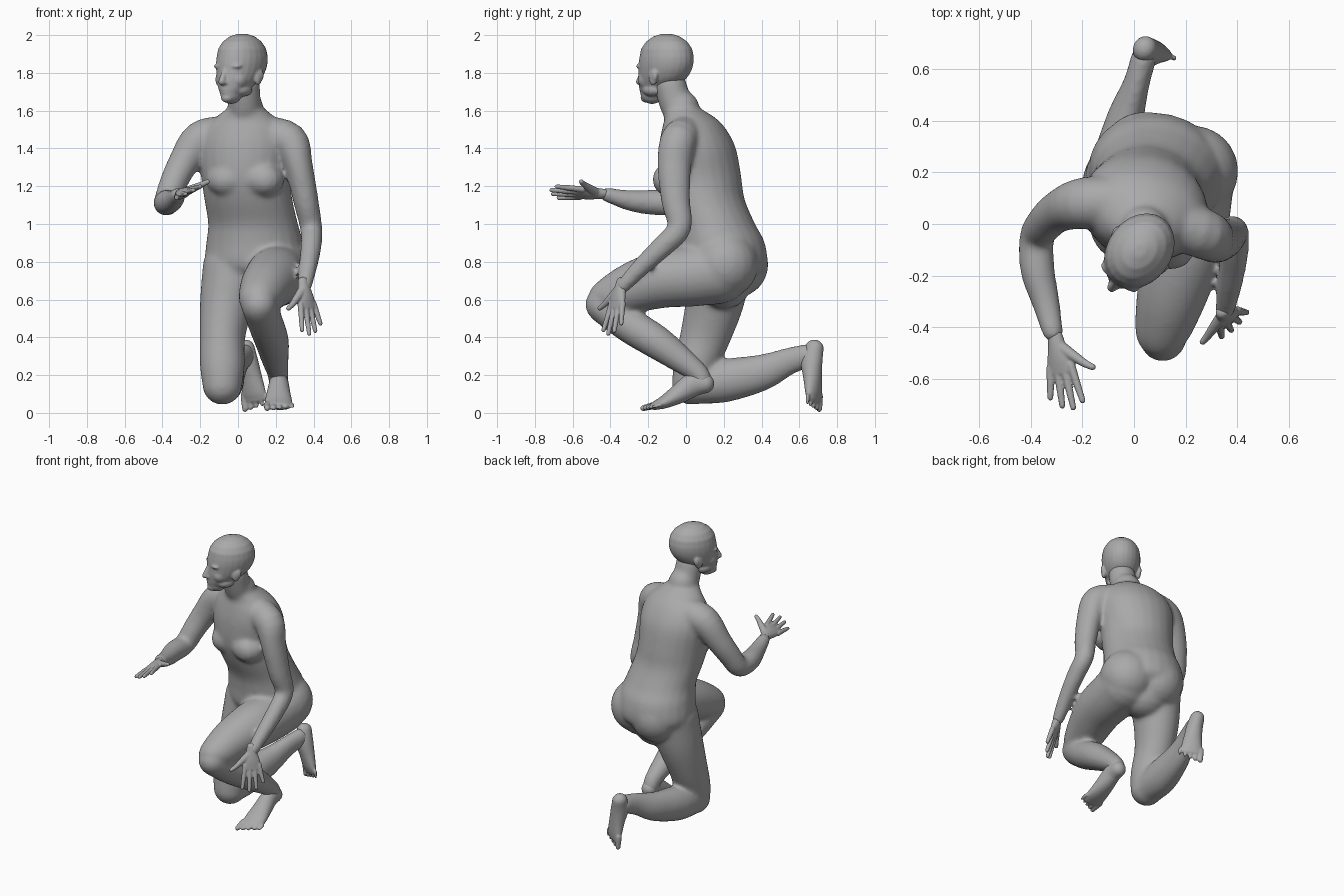
import bpy, bmesh
from math import sin, cos, pi
from mathutils import Vector, Matrix

cube = bpy.data.objects.get("Cube")
if cube:
    bpy.data.objects.remove(cube)

skin = bpy.data.materials.new("matte grey")
skin.use_nodes = True
skin.diffuse_color = (.4, .4, .4, 1)
skin.node_tree.nodes["Principled BSDF"].inputs["Base Color"].default_value = skin.diffuse_color

UP = Vector((0, 0, 1))
X = Vector((1, 0, 0))
DOME = (.35, .7, 1.05, 1.4)


def catmull(a, b, c, d, t):
    return (b * 2 + (c - a) * t + (a * 2 - b * 5 + c * 4 - d) * t * t
            + (b * 3 - a - c * 3 + d) * t ** 3) / 2


def loft(bm, stations, side=X, axis=None, sides=24, steps=4):
    """Smooth tube through (x, y, z, half width[, half depth]) with round ends."""
    rows = [Vector(s if len(s) > 4 else (*s, s[-1])) for s in stations]
    ext = [rows[0] * 2 - rows[1], *rows, rows[-1] * 2 - rows[-2]]
    fine = [catmull(*ext[i:i + 4], k / steps)
            for i in range(len(rows) - 1) for k in range(steps)] + [rows[-1]]
    rings = []
    for i, row in enumerate(fine):
        before, after = fine[max(i - 1, 0)], fine[min(i + 1, len(fine) - 1)]
        tangent = axis or (Vector(after[:3]) - Vector(before[:3])).normalized()
        u = (side - tangent * side.dot(tangent)).normalized()
        v = tangent.cross(u)
        # Domed ends shrink along the tangent
        turns = [0]
        if i == 0:
            turns = [-t for t in reversed(DOME)] + turns
        elif i == len(fine) - 1:
            turns.extend(DOME)
        for turn in turns:
            a, b = row[3] * cos(turn), row[4] * cos(turn)
            c = Vector(row[:3]) + tangent * min(row[3], row[4]) * sin(turn)
            rings.append([bm.verts.new(c + u * a * cos(2 * pi * j / sides)
                                       + v * b * sin(2 * pi * j / sides))
                          for j in range(sides)])
    for low, high in zip(rings, rings[1:]):
        for j in range(sides):
            k = (j + 1) % sides
            bm.faces.new((low[j], low[k], high[k], high[j]))
    bm.faces.new(rings[0][::-1])
    bm.faces.new(rings[-1])


def ball(bm, centre, radii, frame=Matrix()):
    place = Matrix.Translation(centre) @ frame @ Matrix.Diagonal((*radii, 1))
    bmesh.ops.create_uvsphere(bm, u_segments=20, v_segments=12, radius=1, matrix=place)


def finish(name, bm, voxel, smoothing):
    """Fuse the overlapping forms into one soft skin."""
    bmesh.ops.recalc_face_normals(bm, faces=bm.faces)
    mesh = bpy.data.meshes.new(name)
    bm.to_mesh(mesh)
    bm.free()
    mesh.materials.append(skin)
    obj = bpy.data.objects.new(name, mesh)
    bpy.context.collection.objects.link(obj)
    fuse = obj.modifiers.new("fuse", "REMESH")
    fuse.mode = "VOXEL"
    fuse.voxel_size = voxel
    fuse.use_smooth_shade = True
    soften = obj.modifiers.new("soften", "SMOOTH")
    soften.factor = .5
    soften.iterations = smoothing


# Torso, turned a little towards the right
body = bmesh.new()
chest_side = Vector((.97, -.22, 0))
loft(body, [(.09, .205, .69, .16, .14), (.09, .2, .77, .262, .226), (.088, .188, .9, .258, .228),
            (.08, .155, 1, .24, .21), (.055, .1, 1.13, .235, .21), (.04, .075, 1.25, .237, .217),
            (.04, .06, 1.4, .25, .202), (.04, .043, 1.5, .225, .168),
            (.04, .022, 1.56, .165, .135), (.04, -.025, 1.615, .095, .096)], chest_side, UP)
# Full, shallow chest
loft(body, [(-.09, -.025, 1.235, .08), (-.06, -.045, 1.235, .09), (.04, -.055, 1.25, .082),
            (.14, -.088, 1.235, .09), (.165, -.08, 1.235, .08)], UP)
# Buttocks
for x, y, r in ((.228, .205, .178), (.04, .262, .175)):
    ball(body, (x, y, .785), (r, r, r))
loft(body, [(.04, .01, 1.54, .1), (.035, -.05, 1.63, .088), (.03, -.085, 1.74, .086)])

# Shoulders and arms
loft(body, [(.14, .005, 1.475, .1), (.272, -.04, 1.44, .098), (.32, -.062, 1.31, .076, .09),
            (.36, -.054, 1.12, .067, .077), (.387, -.035, .98, .059, .064),
            (.387, -.12, .885, .056, .059), (.37, -.24, .77, .049), (.352, -.335, .67, .039)])
loft(body, [(-.07, .085, 1.475, .1), (-.2, .08, 1.445, .1), (-.29, .05, 1.32, .082),
            (-.345, .002, 1.21, .073), (-.377, -.055, 1.12, .068), (-.374, -.18, 1.115, .067),
            (-.343, -.3, 1.125, .055), (-.315, -.42, 1.155, .042, .038)])

# Raised left leg
loft(body, [(.215, .17, .75, .175), (.207, .02, .725, .163), (.187, -.12, .71, .155),
            (.145, -.28, .663, .136), (.112, -.41, .602, .11), (.112, -.442, .574, .092)])
loft(body, [(.112, -.435, .567, .094), (.15, -.3, .465, .094), (.18, -.16, .378, .09),
            (.195, -.04, .292, .074), (.21, .06, .215, .057), (.213, .085, .175, .054)])

# Kneeling right leg
loft(body, [(-.02, .18, .76, .17), (-.06, .15, .58, .143, .154), (-.083, .1, .4, .121, .133),
            (-.083, .05, .25, .119, .116), (-.083, .03, .148, .106, .106)])
loft(body, [(-.083, .04, .146, .1), (-.07, .2, .17, .103, .115), (-.035, .4, .213, .075, .097),
            (.008, .54, .272, .052, .073), (.038, .645, .303, .05, .064)])
finish("body", body, .012, 14)

# Head, looking towards the right
head = bmesh.new()
face = Vector((-.6, -.8, 0))
left = Vector((.8, -.6, 0))
middle = Vector((.015, -.112, 0))
turn = Matrix((left, -face, UP)).transposed().to_4x4()


def on_head(forward, sideways, z):
    return middle + face * forward + left * sideways + UP * z


loft(head, [(*on_head(f, 0, z), a, b) for f, z, a, b in (
    (.085, 1.69, .055, .065), (.055, 1.72, .08, .098), (.02, 1.765, .104, .135),
    (.0, 1.81, .118, .15), (-.008, 1.85, .124, .156), (-.012, 1.885, .124, .154))], left, UP)
# Nose, lips and chin
loft(head, [(*on_head(.138, 0, 1.82), .014), (*on_head(.157, 0, 1.78), .016),
            (*on_head(.168, 0, 1.753), .019)], left)
ball(head, on_head(.138, 0, 1.712), (.034, .017, .01), turn)
ball(head, on_head(.136, 0, 1.695), (.028, .017, .01), turn)
ball(head, on_head(.122, 0, 1.667), (.034, .03, .025), turn)
for s in (-1, 1):
    # Brow, eye, nostril, cheek, jaw and ear
    ball(head, on_head(.115, .042 * s, 1.835), (.048, .027, .016), turn)
    ball(head, on_head(.117, .042 * s, 1.806), (.024, .018, .013), turn)
    ball(head, on_head(.15, .015 * s, 1.748), (.012, .016, .011), turn)
    ball(head, on_head(.08, .05 * s, 1.765), (.045, .052, .05), turn)
    ball(head, on_head(.045, .05 * s, 1.71), (.04, .06, .035), turn)
    ball(head, on_head(-.005, .111 * s, 1.775), (.016, .027, .042), turn)
    ball(head, on_head(-.018, .119 * s, 1.787), (.012, .022, .03), turn)
finish("head", head, .006, 8)


def hand(name, wrist, forward, thumbward):
    bm = bmesh.new()
    w, f = Vector(wrist), Vector(forward).normalized()
    t = Vector(thumbward)
    t = (t - f * t.dot(f)).normalized()

    def at(along, across, *size):
        return (*(w + f * along + t * across), *size)

    loft(bm, [at(-.02, 0, .03, .026), at(.02, 0, .037, .028), at(.07, 0, .051, .026),
              at(.12, 0, .058, .018)], t)
    # Four spread fingers, then the thumb
    for k, reach in enumerate((.21, .25, .265, .245)):
        across = -.045 + .03 * k
        loft(bm, [at(.1, across, .017), at((reach + .11) / 2, across * 1.25, .015),
                  at(reach, across * 1.5, .012)], t, sides=12)
    loft(bm, [at(.03, .02, .025), at(.075, .07, .02), at(.105, .105, .016),
              at(.125, .135, .013)], t, sides=12)
    finish(name, bm, .005, 4)


hand("right_hand", (-.302, -.455, 1.16), (.05, -.28, .01), (.85, .1, .42))
hand("left_hand", (.348, -.345, .675), (.04, -.045, -.22), (-.78, -.62, .1))


def foot(name, stations, side, toe_direction):
    bm = bmesh.new()
    s, d = Vector(side).normalized(), Vector(toe_direction).normalized()
    loft(bm, stations, s)
    # Toes fan across the last station, the big toe first
    tip = Vector(stations[-1][:3])
    for k in range(5):
        root = tip + s * (.034 * k - .06)
        size = .02 - .0025 * k
        end = root + d * (.055 - .008 * k)
        loft(bm, [(*(root - d * .02), size), (*root, size), (*end, size * .8)], s, sides=12)
    finish(name, bm, .006, 5)


foot("left_foot", [(.217, .1, .155, .05, .052), (.216, .04, .15, .053, .064),
                   (.215, -.035, .103, .063, .053), (.215, -.11, .06, .073, .036),
                   (.214, -.165, .038, .07, .023)], (1, .15, 0), (0, -1, -.25))
foot("right_foot", [(.042, .68, .342, .046, .05), (.052, .665, .275, .053, .059),
                    (.07, .67, .19, .059, .047), (.083, .675, .11, .069, .035),
                    (.088, .678, .075, .067, .025)], (.88, -.45, 0), (.05, .0, -1))
